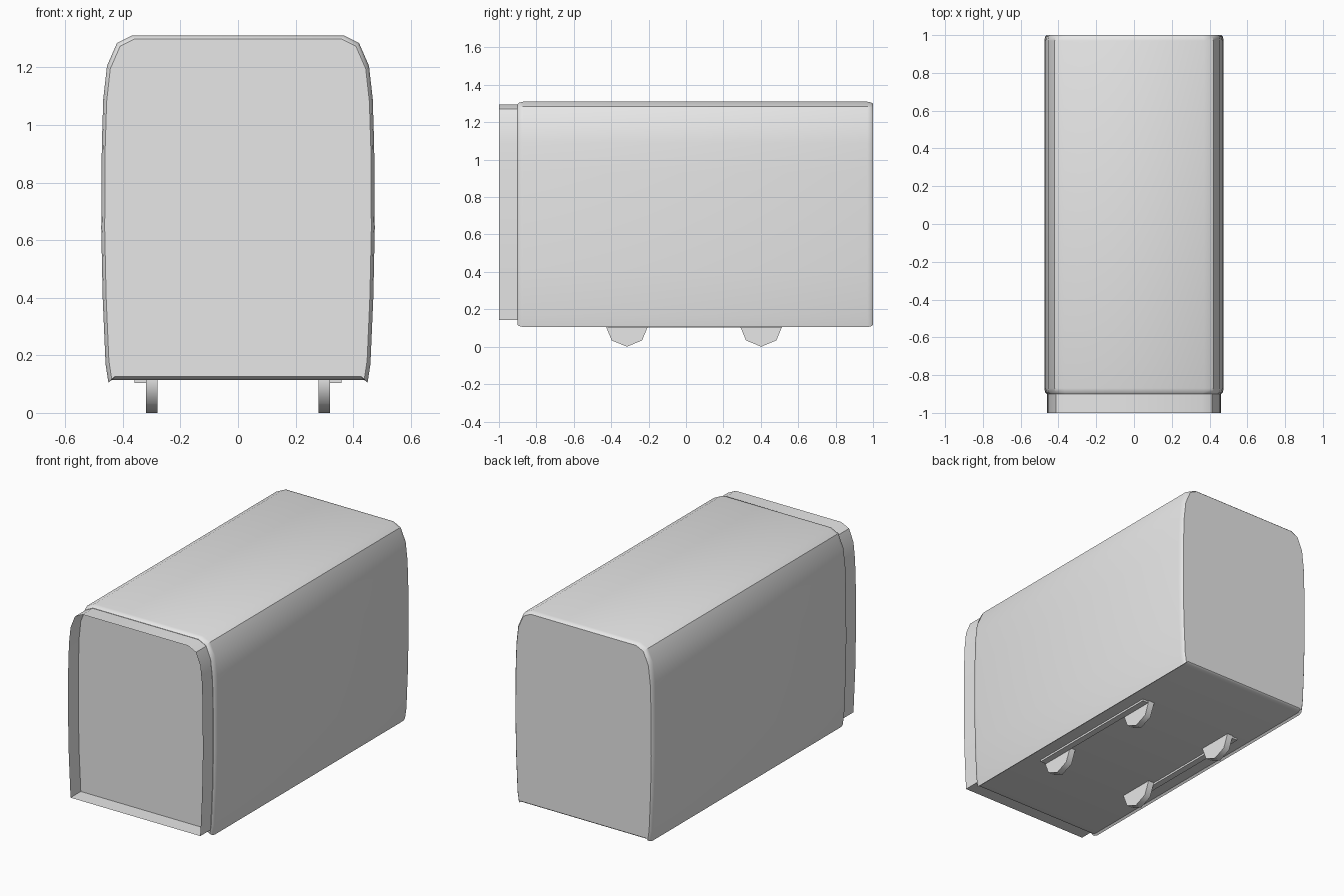
import bpy, bmesh, math

old = bpy.data.objects.get("Cube")
if old:
    bpy.data.objects.remove(old, do_unlink=True)

grey = bpy.data.materials.new("light_grey")
grey.use_nodes = True
colour = (0.8, 0.8, 0.8, 1)
grey.diffuse_color = colour
grey.node_tree.nodes["Principled BSDF"].inputs["Base Color"].default_value = colour

# Half outline of the car body, from roof to sill
BODY = [(0.37, 1.31), (0.42, 1.285), (0.455, 1.205), (0.468, 1.09), (0.473, 0.93),
        (0.475, 0.64), (0.47, 0.40), (0.46, 0.17), (0.45, 0.105), (0.438, 0.115)]
# Half outline of the open end collar
COLLAR = [(0.36, 1.296), (0.413, 1.27), (0.443, 1.195), (0.454, 1.09), (0.459, 0.93),
          (0.46, 0.64), (0.455, 0.40), (0.443, 0.144)]
MID = 0.71


def add_object(name, bm, angle=35):
    bmesh.ops.recalc_face_normals(bm, faces=bm.faces[:])
    mesh = bpy.data.meshes.new(name)
    bm.to_mesh(mesh)
    bm.free()
    mesh.materials.append(grey)
    obj = bpy.data.objects.new(name, mesh)
    bpy.context.collection.objects.link(obj)
    bpy.ops.object.select_all(action="DESELECT")
    obj.select_set(True)
    bpy.context.view_layer.objects.active = obj
    bpy.ops.object.shade_smooth_by_angle(angle=math.radians(angle))
    return obj


def loft(name, half, stations, capped):
    """Sweep a mirrored outline along y; each station is (y, inset)."""
    outline = half + [(-x, z) for x, z in reversed(half)]
    bm = bmesh.new()
    rings = []
    for y, inset in stations:
        sx, sz = 1 - inset / 0.475, 1 - inset / 0.6
        rings.append([bm.verts.new((x * sx, y, MID + (z - MID) * sz)) for x, z in outline])
    for a, b in zip(rings, rings[1:]):
        for i in range(len(outline)):
            j = (i + 1) % len(outline)
            bm.faces.new((a[i], a[j], b[j], b[i]))
    if capped:
        bm.faces.new(rings[0])
        bm.faces.new(rings[-1])
    return add_object(name, bm)


def box(name, x, y, z):
    bm = bmesh.new()
    bmesh.ops.create_cube(bm, size=1)
    for v in bm.verts:
        v.co = [r[0] if c < 0 else r[1] for c, r in zip(v.co, (x, y, z))]
    return add_object(name, bm)


def wheel(name, x, y):
    bm = bmesh.new()
    ring = [(0.115 * math.cos(k * math.pi / 4), 0.115 * math.sin(k * math.pi / 4)) for k in range(8)]
    face = bm.faces.new([bm.verts.new((x - 0.02, y + a, 0.115 + b)) for a, b in ring])
    side = bmesh.ops.extrude_face_region(bm, geom=[face], use_keep_orig=True)["geom"]
    for v in side:
        if isinstance(v, bmesh.types.BMVert):
            v.co.x += 0.04
    return add_object(name, bm, 50)


# Car body with softened ends
loft("car_body", BODY,
     [(-0.9, 0.012), (-0.892, 0.005), (-0.87, 0), (0.97, 0), (0.992, 0.005), (1.0, 0.012)], True)

# Open collar on the front end
loft("end_collar", COLLAR, [(-1.0, 0), (-0.9, 0)], False)

# Wheels and the rails that carry them
for side, s in (("left", 1), ("right", -1)):
    for end, y in (("front", -0.316), ("rear", 0.402)):
        wheel(f"{end}_{side}_wheel", s * 0.3, y)
    box(f"{side}_wheel_rail", sorted((s * 0.32, s * 0.36)), (-0.42, 0.51), (0.103, 0.13))
